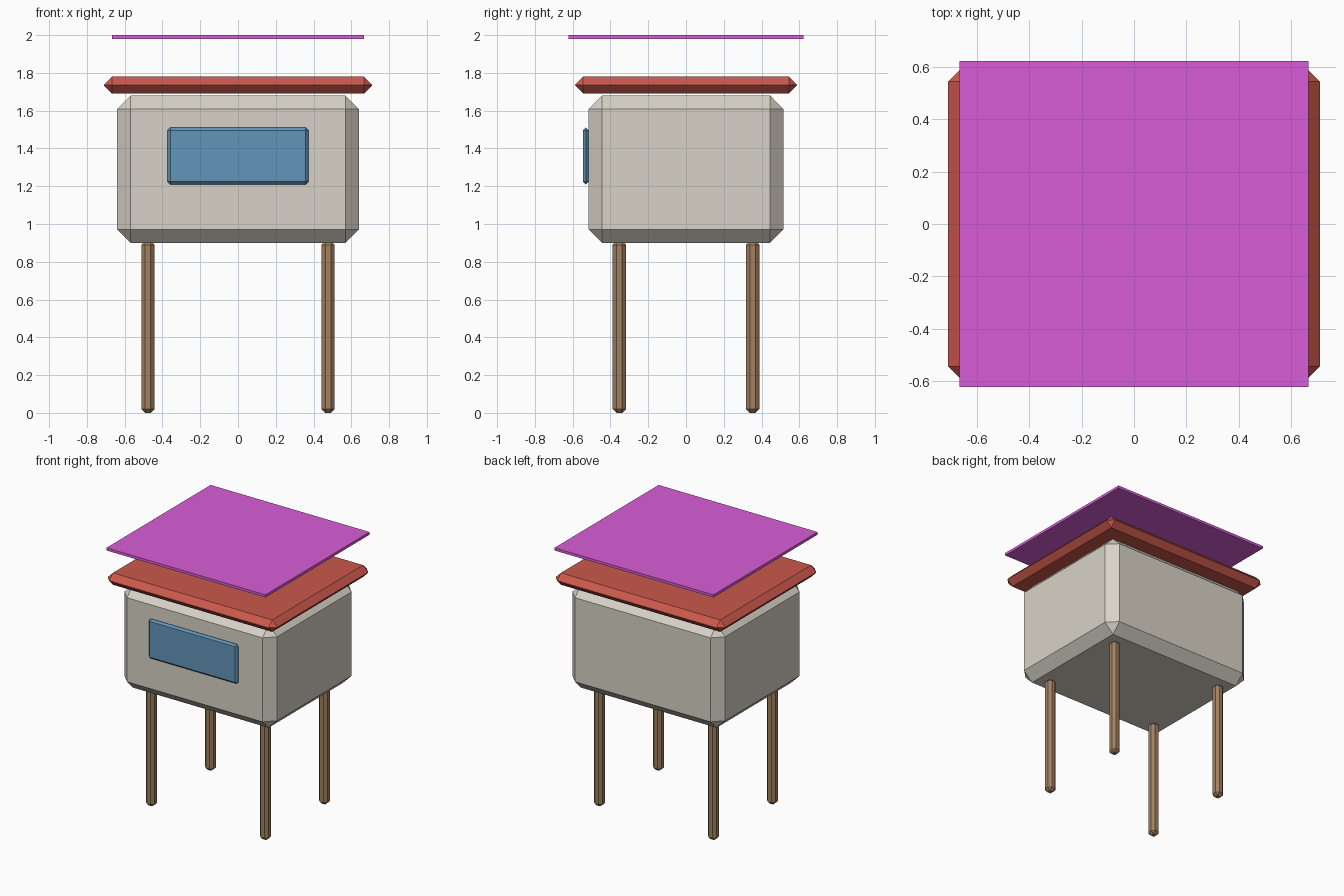
import bpy, bmesh
from mathutils import Vector

old = bpy.data.objects.get("Cube")
if old:
    bpy.data.objects.remove(old)


def material(name, rgb):
    m = bpy.data.materials.new(name)
    m.use_nodes = True
    m.diffuse_color = (*rgb, 1)
    bsdf = next(n for n in m.node_tree.nodes if n.type == "BSDF_PRINCIPLED")
    bsdf.inputs["Base Color"].default_value = (*rgb, 1)
    return m


def box(name, center, size, mat, chamfer=0):
    """Box with single-segment chamfers on every edge."""
    bm = bmesh.new()
    bmesh.ops.create_cube(bm, size=1)
    bmesh.ops.scale(bm, vec=Vector(size), verts=bm.verts)
    if chamfer:
        bmesh.ops.bevel(bm, geom=bm.edges[:], offset=chamfer, segments=1,
                        affect="EDGES", clamp_overlap=True)
    mesh = bpy.data.meshes.new(name)
    bm.to_mesh(mesh)
    bm.free()
    mesh.materials.append(mat)
    obj = bpy.data.objects.new(name, mesh)
    obj.location = center
    bpy.context.collection.objects.link(obj)
    return obj


plaster = material("warm grey plaster", (0.69, 0.65, 0.57))
red = material("roof red", (0.60, 0.098, 0.072))
blue = material("window blue", (0.12, 0.30, 0.48))
wood = material("brown wood", (0.36, 0.22, 0.12))
magenta = material("magenta", (0.69, 0.11, 0.69))

# Cabin, roof slab and front window
box("cabin_body", (0, 0, 1.29), (1.28, 1.034, 0.78), plaster, 0.072)
box("roof_slab", (0, 0, 1.735), (1.42, 1.174, 0.09), red, 0.043)
box("front_window", (0, -0.53, 1.36), (0.746, 0.03, 0.3), blue, 0.0145)

# Floating panel above the roof
box("top_panel", (0, 0, 1.99), (1.332, 1.246, 0.02), magenta)

# Four stilts
for side, x in (("left", 0.477), ("right", -0.477)):
    for end, y in (("front", -0.353), ("back", 0.353)):
        box(f"{end}_{side}_leg", (x, y, 0.455), (0.07, 0.07, 0.91), wood, 0.02)
